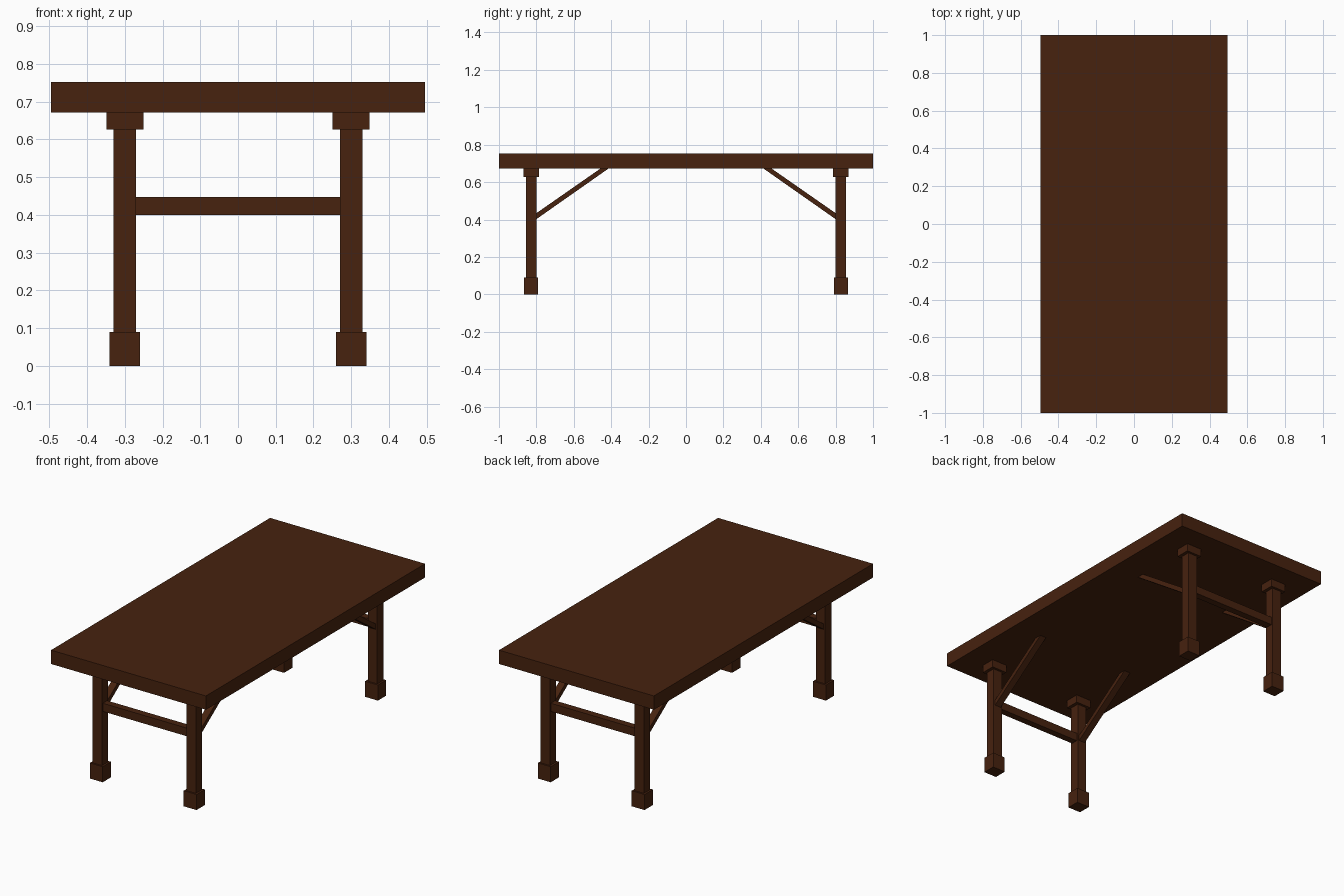
import bpy

if "Cube" in bpy.data.objects:
    bpy.data.objects.remove(bpy.data.objects["Cube"])

wood = bpy.data.materials.new("dark_brown_wood")
wood.diffuse_color = (0.063, 0.016, 0.0045, 1)
wood.use_nodes = True
wood.node_tree.nodes["Principled BSDF"].inputs["Base Color"].default_value = wood.diffuse_color


def mesh_object(name, verts, faces):
    me = bpy.data.meshes.new(name)
    me.from_pydata(verts, [], faces)
    me.materials.append(wood)
    ob = bpy.data.objects.new(name, me)
    bpy.context.collection.objects.link(ob)
    return ob


def prism(name, profile, x0, x1):
    """Extrude a counter-clockwise (y, z) quad along x."""
    if sum(a[0] * b[1] - b[0] * a[1]
           for a, b in zip(profile, profile[1:] + profile[:1])) < 0:
        profile = profile[::-1]
    verts = [(x, y, z) for x in (x0, x1) for y, z in profile]
    faces = [(3, 2, 1, 0), (4, 5, 6, 7)]
    faces += [(i, (i + 1) % 4, (i + 1) % 4 + 4, i + 4) for i in range(4)]
    return mesh_object(name, verts, faces)


def box(name, cx, cy, w, d, z0, z1):
    y0, y1 = cy - d / 2, cy + d / 2
    return prism(name, [(y0, z0), (y1, z0), (y1, z1), (y0, z1)],
                 cx - w / 2, cx + w / 2)


# Table top slab
box("table_top", 0, 0, 0.99, 2.0, 0.672, 0.752)

LEG_X, LEG_Y = 0.30, 0.828
for sy, end in ((-1, "front"), (1, "back")):
    y = sy * LEG_Y
    # Cross bar between the two legs of each end
    box(end + "_stretcher", 0, y, 0.54, 0.04, 0.40, 0.447)
    for sx, side in ((-1, "left"), (1, "right")):
        x, tag = sx * LEG_X, end + "_" + side
        # Leg with foot block and cap block
        box(tag + "_foot", x, y, 0.082, 0.075, 0, 0.09)
        box(tag + "_leg", x, y, 0.06, 0.056, 0.09, 0.627)
        box(tag + "_cap", x, y, 0.098, 0.084, 0.627, 0.672)
        # Diagonal brace from leg to underside of the top
        prof = [(sy * 0.80, 0.402), (sy * 0.415, 0.672),
                (sy * 0.458, 0.672), (sy * 0.80, 0.434)]
        prism(tag + "_brace", prof, x - 0.02, x + 0.02)
